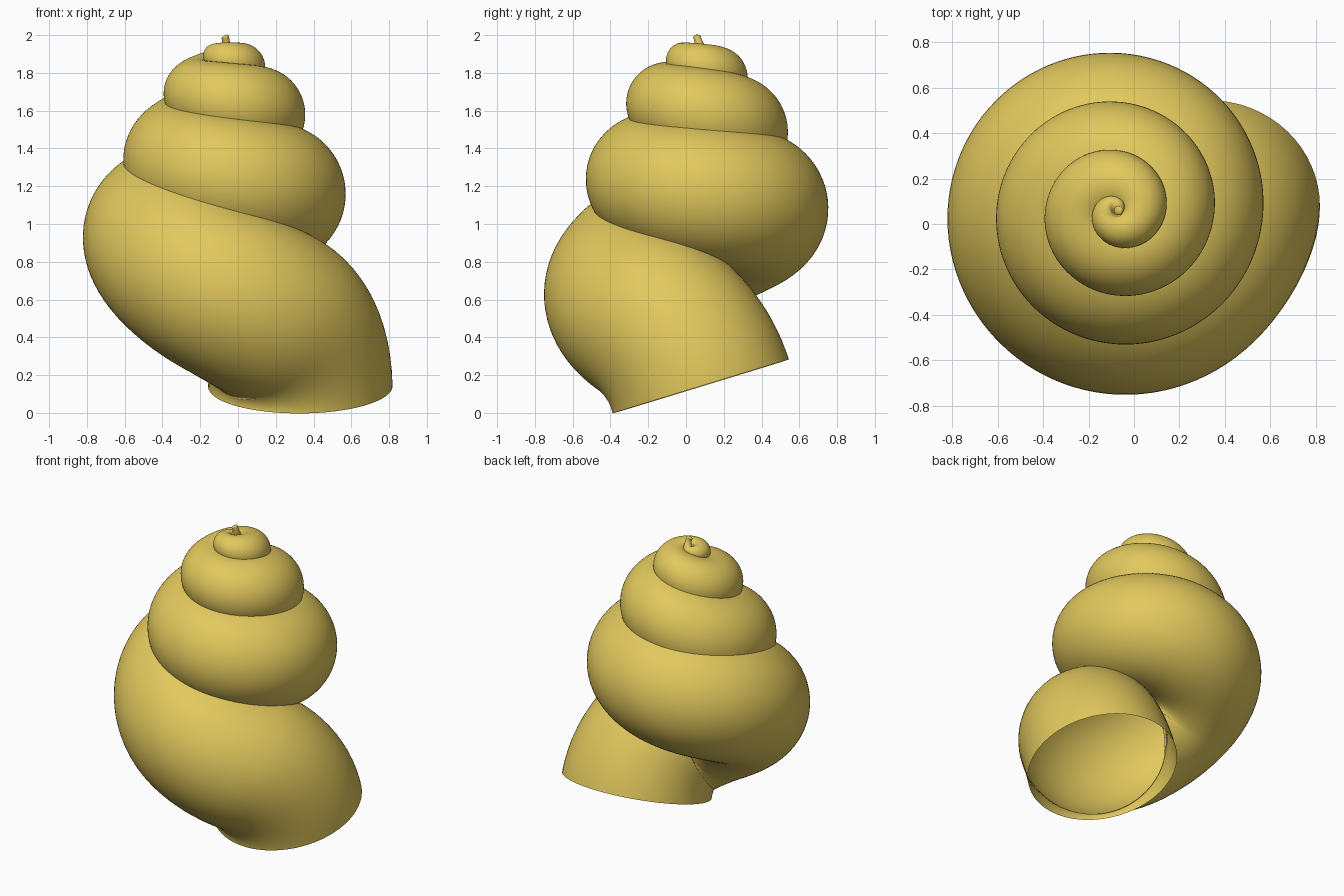
import bpy, bmesh, math
from mathutils import Vector

if "Cube" in bpy.data.objects:
    bpy.data.objects.remove(bpy.data.objects["Cube"])

RINGS, SIDES, TURNS = 440, 64, 4
AXIS = Vector((-0.072, 0.058, 0))
# centre-line height at every quarter turn, apex to mouth
HEIGHTS = [1.998, 1.928, 1.898, 1.875, 1.84, 1.785, 1.70, 1.645, 1.588,
           1.50, 1.355, 1.245, 1.165, 1.09, 0.945, 0.645, 0.415]
BEND = 0.97                                  # where the mouth turns downward
MOUTH = Vector((0.33, 0.078, 0.14))
MOUTH_DIR = Vector((0, 0.287, -0.958))


def height(t):
    f = t * (len(HEIGHTS) - 1)
    i = min(int(f), len(HEIGHTS) - 2)
    u = f - i
    p = [HEIGHTS[min(max(i + k, 0), len(HEIGHTS) - 1)] for k in (-1, 0, 1, 2)]
    return 0.5 * (2 * p[1] + (p[2] - p[0]) * u
                  + (2 * p[0] - 5 * p[1] + 4 * p[2] - p[3]) * u * u
                  + (3 * p[1] - p[0] - 3 * p[2] + p[3]) * u ** 3)


def helix(t):
    a = t * TURNS * math.tau
    r = 0.367 * t
    return AXIS + Vector((r * math.cos(a), r * math.sin(a), height(t)))


def centre(t):
    if t <= BEND:
        return helix(t)
    # Hermite bend into the mouth
    u = (t - BEND) / (1 - BEND)
    p0 = helix(BEND)
    m0 = (p0 - helix(BEND - 0.001)).normalized() * 0.40
    m1 = MOUTH_DIR * 0.58
    return (p0 * (2 * u**3 - 3 * u**2 + 1) + m0 * (u**3 - 2 * u**2 + u)
            + MOUTH * (3 * u**2 - 2 * u**3) + m1 * (u**3 - u**2))


def radius(t):
    tip = math.sqrt(min(1, t / 0.008 + 0.01))
    bulge = 0.007 * math.exp(-((t - 0.94) / 0.03) ** 2)
    return (0.492 * t - 0.004 + 0.027 * math.exp(-t / 0.03) + bulge) * tip


# sample more densely around the mouth bend
samples = [BEND * i / (RINGS - 40) for i in range(RINGS - 40)]
samples += [BEND + (1 - BEND) * i / 40 for i in range(41)]

# shell tube: rings swept along the centre line, open at the mouth
bm = bmesh.new()
rings = []
for t in samples:
    c = centre(t)
    e = 0.0004
    tangent = (centre(min(t + e, 1)) - centre(max(t - e, 0))).normalized()
    a = t * TURNS * math.tau
    out = Vector((math.cos(a), math.sin(a), 0))
    n = (out - tangent * out.dot(tangent)).normalized()
    b = tangent.cross(n)
    r = radius(t)
    rings.append([bm.verts.new(c + r * (n * math.cos(s) + b * math.sin(s)))
                  for s in (math.tau * j / SIDES for j in range(SIDES))])
for r0, r1 in zip(rings, rings[1:]):
    for j in range(SIDES):
        k = (j + 1) % SIDES
        bm.faces.new((r0[j], r0[k], r1[k], r1[j]))
bm.faces.new(rings[0][::-1])                 # apex tip
for f in bm.faces:
    f.smooth = True

mesh = bpy.data.meshes.new("spiral_shell")
bm.to_mesh(mesh)
bm.free()
shell = bpy.data.objects.new("spiral_shell", mesh)
bpy.context.collection.objects.link(shell)

# golden shell colour
mat = bpy.data.materials.new("shell_gold")
mat.diffuse_color = (0.76, 0.58, 0.11, 1)
mat.use_nodes = True
mat.node_tree.nodes["Principled BSDF"].inputs["Base Color"].default_value = mat.diffuse_color
mesh.materials.append(mat)
